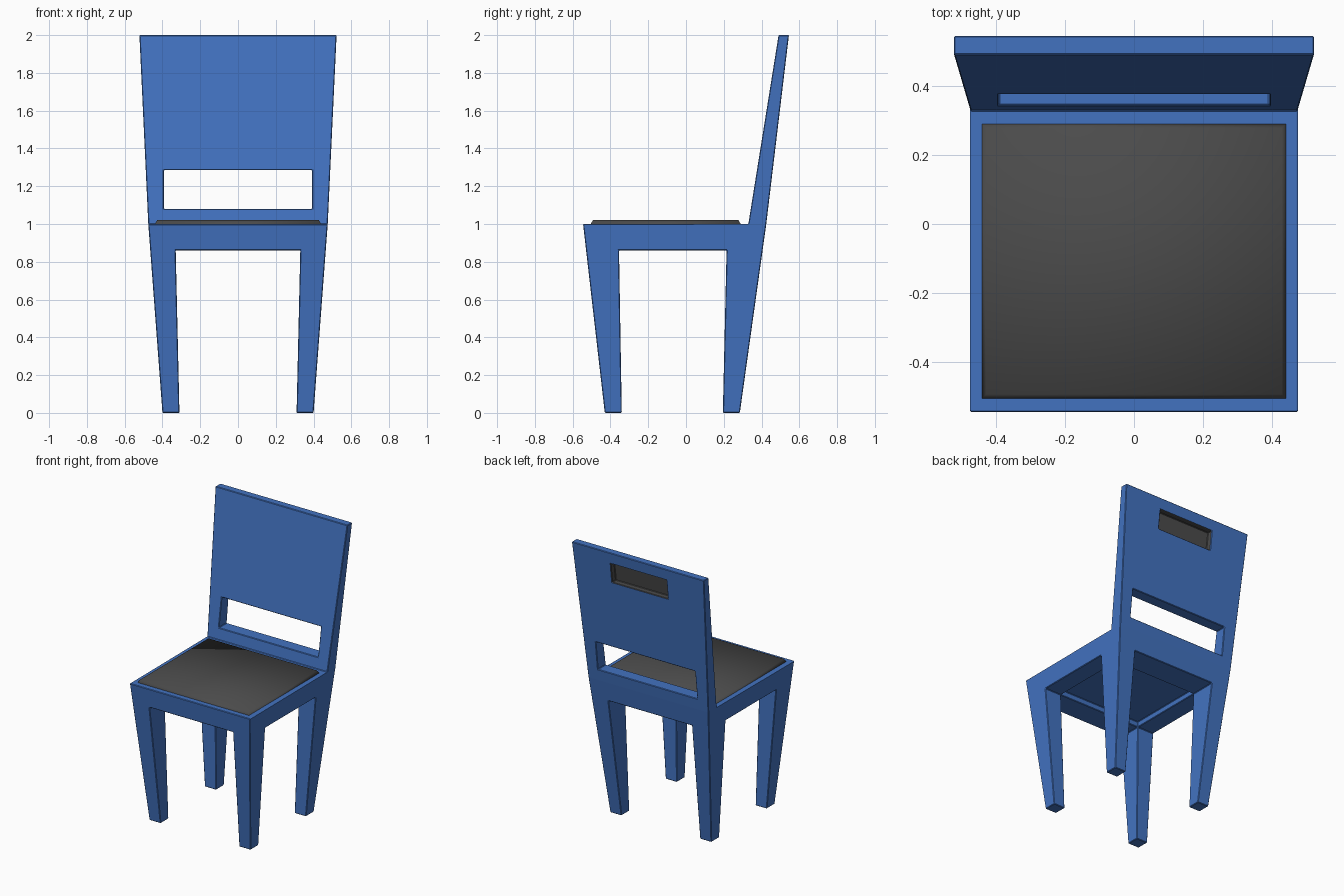
import bpy, bmesh
from itertools import product

if "Cube" in bpy.data.objects:
    bpy.data.objects.remove(bpy.data.objects["Cube"])


def material(name, rgb):
    m = bpy.data.materials.new(name)
    m.diffuse_color = (*rgb, 1)
    m.use_nodes = True
    m.node_tree.nodes["Principled BSDF"].inputs["Base Color"].default_value = m.diffuse_color
    return m


BLUE = material("blue_plastic", (0.055, 0.17, 0.53))
GREY = material("dark_grey", (0.07, 0.07, 0.07))


def add_object(name, bm, mats):
    bmesh.ops.recalc_face_normals(bm, faces=bm.faces)
    me = bpy.data.meshes.new(name)
    bm.to_mesh(me)
    bm.free()
    ob = bpy.data.objects.new(name, me)
    bpy.context.collection.objects.link(ob)
    for m in mats:
        me.materials.append(m)
    return ob


# Chair body: one solid made from a tapering lattice of cells
LEVELS = [0, 0.86, 0.90, 1, 1.08, 1.285, 1.78, 1.92, 2]
POCKET = (2, 4, 6)


def x_lines(z):
    outer = 0.40 + 0.075 * z if z < 1 else 0.475 + 0.047 * (z - 1)
    inner = 0.31 + 0.023 * z if z < 1 else 0.392
    return [-outer, -inner, -0.22, 0.22, inner, outer]


def y_lines(z):
    back_leg = 0.195 + 0.023 * z
    back = 0.285 + 0.14 * z if z < 1 else 0.425 + 0.12 * (z - 1)
    rest = 0.33 + 0.16 * (z - 1) if z >= 1 else (back_leg + back) / 2
    pocket = rest + 0.35 * (back - rest)
    return [-0.43 - 0.115 * z, -0.34 - 0.017 * z, back_leg, rest, pocket, back]


def solid(i, j, k):
    if not (0 <= i < 5 and 0 <= j < 5 and 0 <= k < 8):
        return False
    middle = 1 <= i <= 3
    if k == 0:                      # four legs
        return not middle and j != 1
    if k == 1:                      # apron around the underside recess
        return not (middle and j == 1)
    if k == 2:                      # seat slab
        return True
    if j < 3 or (i, j, k) == POCKET:
        return False
    return not (k == 4 and middle)  # backrest with its slot


bm = bmesh.new()
verts = {}


def corner(i, j, k):
    if (i, j, k) not in verts:
        z = LEVELS[k]
        verts[i, j, k] = bm.verts.new((x_lines(z)[i], y_lines(z)[j], z))
    return verts[i, j, k]


for cell in product(range(5), range(5), range(8)):
    if not solid(*cell):
        continue
    for axis, side in product(range(3), (0, 1)):
        other = list(cell)
        other[axis] += 2 * side - 1
        if solid(*other):
            continue
        quad = []
        for a, b in ((0, 0), (1, 0), (1, 1), (0, 1)):
            c = list(cell)
            c[axis] += side
            c[(axis + 1) % 3] += a
            c[(axis + 2) % 3] += b
            quad.append(corner(*c))
        face = bm.faces.new(quad)
        face.material_index = int(tuple(other) == POCKET)

bmesh.ops.recalc_face_normals(bm, faces=bm.faces)
bmesh.ops.dissolve_limit(bm, angle_limit=0.01, verts=bm.verts, edges=bm.edges,
                         delimit={'MATERIAL'})
body = add_object("chair_body", bm, [BLUE, GREY])
bevel = body.modifiers.new("soft_edges", 'BEVEL')
bevel.width = 0.004
bevel.segments = 1
bevel.limit_method = 'ANGLE'

# Seat pad: thin plate with sloped edges
bm = bmesh.new()
rings = []
for z, inset in ((0.995, 0), (1.0, 0), (1.02, 0.012)):
    x, y0, y1 = 0.44 - inset, -0.505 + inset, 0.29 - inset
    rings.append([bm.verts.new((px, py, z))
                  for px, py in ((-x, y0), (x, y0), (x, y1), (-x, y1))])
for low, high in zip(rings, rings[1:]):
    for n in range(4):
        m = (n + 1) % 4
        bm.faces.new((low[n], low[m], high[m], high[n]))
bm.faces.new(rings[0])
bm.faces.new(rings[-1])
pad = add_object("seat_pad", bm, [GREY])
for p in pad.data.polygons:
    p.use_smooth = True
